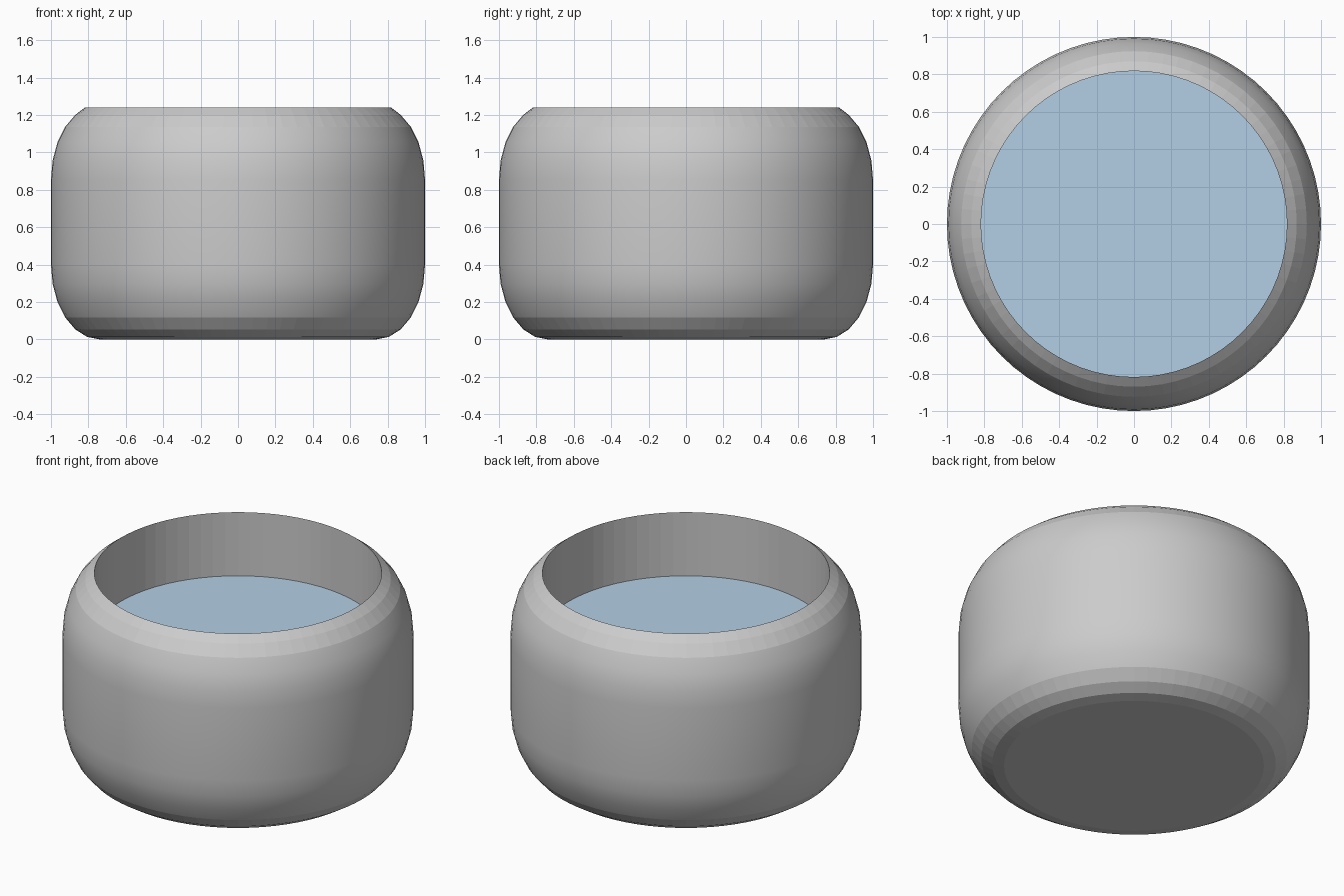
import bpy, bmesh
from math import sin, cos, pi, radians
from mathutils import Vector

if "Cube" in bpy.data.objects:
    bpy.data.objects.remove(bpy.data.objects["Cube"], do_unlink=True)

SEGMENTS = 72
RIM_RADIUS, RIM_Z = 0.818, 1.24
WATER_Z, FLOOR_Z = 0.84, 0.78
BASE_RADIUS, CURVE_HEIGHT = 0.74, 0.4
FULL_HEIGHT = 1.254


def lathe(name, profile):
    """Revolve a list of (radius, z) points about the z axis."""
    bm = bmesh.new()
    verts = [bm.verts.new((r, 0, z)) for r, z in profile]
    edges = [bm.edges.new(pair) for pair in zip(verts, verts[1:])]
    bmesh.ops.spin(bm, geom=verts + edges, cent=(0, 0, 0), axis=(0, 0, 1),
                   angle=2 * pi, steps=SEGMENTS, use_duplicate=False)
    bmesh.ops.remove_doubles(bm, verts=bm.verts, dist=0.0005)
    bmesh.ops.recalc_face_normals(bm, faces=bm.faces)
    # Smooth the steep outer wall; keep crisp bands, rim and inner wall
    for face in bm.faces:
        centre = face.calc_center_median()
        outward = face.normal.dot(Vector((centre.x, centre.y, 0))) > 0
        face.smooth = outward and abs(face.normal.z) < 0.6
    mesh = bpy.data.meshes.new(name)
    bm.to_mesh(mesh)
    bm.free()
    obj = bpy.data.objects.new(name, mesh)
    bpy.context.collection.objects.link(obj)
    return obj


# Bowl: elliptical shoulders at the bottom and top, straight-walled cavity
curve = [(BASE_RADIUS + (1 - BASE_RADIUS) * sin(radians(a)),
          CURVE_HEIGHT * (1 - cos(radians(a)))) for a in range(0, 91, 15)]
upper = [(r, FULL_HEIGHT - z) for r, z in reversed(curve[2:])]
cavity = [(RIM_RADIUS, RIM_Z), (RIM_RADIUS, FLOOR_Z), (0, FLOOR_Z)]
lathe("bowl", [(0, 0)] + curve + upper + cavity)

# Water: flat disc filling the cavity
bpy.ops.mesh.primitive_circle_add(vertices=SEGMENTS, radius=RIM_RADIUS,
                                  fill_type='NGON', location=(0, 0, WATER_Z))
water = bpy.context.object
water.name = "water_surface"

blue = bpy.data.materials.new("water_blue")
blue.use_nodes = True
colour = (0.45, 0.62, 0.78, 1)
blue.diffuse_color = colour
blue.node_tree.nodes["Principled BSDF"].inputs["Base Color"].default_value = colour
water.data.materials.append(blue)
